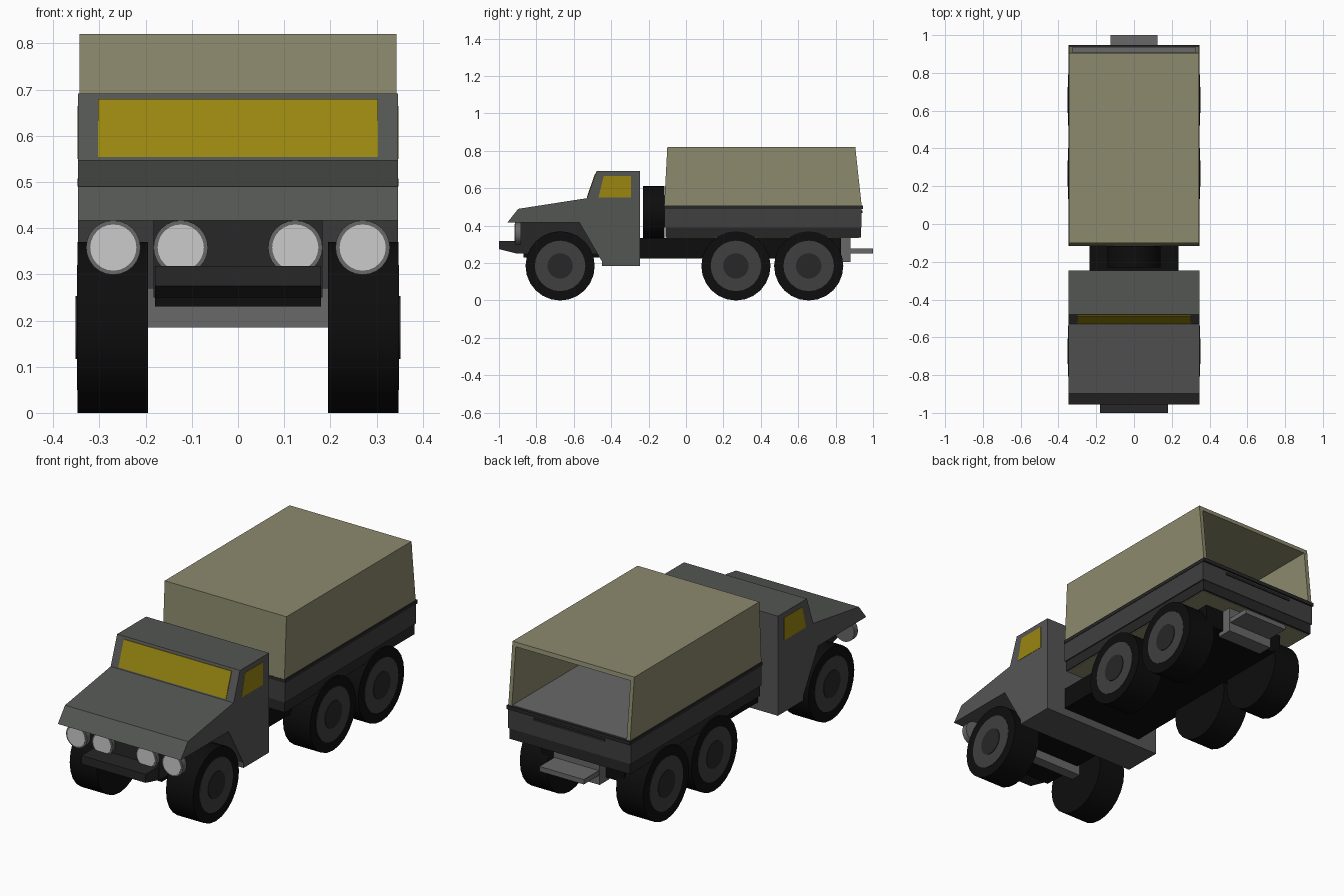
import bpy, bmesh, math
from mathutils import Matrix

if "Cube" in bpy.data.objects:
    bpy.data.objects.remove(bpy.data.objects["Cube"])


def material(name, r, g, b):
    m = bpy.data.materials.new(name)
    m.diffuse_color = (r, g, b, 1)
    m.use_nodes = True
    m.node_tree.nodes["Principled BSDF"].inputs["Base Color"].default_value = m.diffuse_color
    return m


BODY = material("body_grey", 0.088, 0.092, 0.088)
PANEL = material("panel_grey", 0.05, 0.05, 0.05)
DARK = material("dark_grey", 0.02, 0.02, 0.02)
STEEL = material("steel", 0.14, 0.14, 0.14)
RUBBER = material("rubber", 0.004, 0.004, 0.004)
LENS = material("lens", 0.53, 0.53, 0.53)
CANVAS = material("canvas", 0.265, 0.255, 0.155)
GLASS = material("amber_glass", 0.32, 0.24, 0.005)


def finish(bm, name, mat):
    bmesh.ops.recalc_face_normals(bm, faces=bm.faces)
    me = bpy.data.meshes.new(name)
    bm.to_mesh(me)
    bm.free()
    me.materials.append(mat)
    ob = bpy.data.objects.new(name, me)
    bpy.context.collection.objects.link(ob)
    return ob


def prism(name, yz, x0, x1, mat):
    """Side profile (y, z) extruded from x0 to x1."""
    bm = bmesh.new()
    face = bm.faces.new([bm.verts.new((x0, y, z)) for y, z in yz])
    ext = bmesh.ops.extrude_face_region(bm, geom=[face])
    moved = [v for v in ext["geom"] if isinstance(v, bmesh.types.BMVert)]
    bmesh.ops.translate(bm, verts=moved, vec=(x1 - x0, 0, 0))
    return finish(bm, name, mat)


def box(name, x, y, z, mat):
    (y0, y1), (z0, z1) = y, z
    return prism(name, [(y0, z0), (y1, z0), (y1, z1), (y0, z1)], x[0], x[1], mat)


def cylinder(name, axis, centre, r, length, mat, sides=24):
    bm = bmesh.new()
    bmesh.ops.create_cone(bm, cap_ends=True, segments=sides, radius1=r, radius2=r, depth=length)
    turn = Matrix.Rotation(math.pi / 2, 4, 'Y' if axis == 'x' else 'X')
    bmesh.ops.transform(bm, matrix=Matrix.Translation(centre) @ turn, verts=bm.verts)
    ob = finish(bm, name, mat)
    ob.data.shade_smooth()
    ob.data.set_sharp_from_angle(angle=math.radians(30))
    return ob


W = 0.346

# Cab with hood, wheel arch and doors
prism("cab", [(-0.955, 0.417), (-0.897, 0.49), (-0.53, 0.547), (-0.478, 0.692),
              (-0.245, 0.692), (-0.245, 0.185), (-0.45, 0.185), (-0.45, 0.21),
              (-0.57, 0.417)], -W, W, BODY)
# Windscreen lies on the slope of the cab front
prism("windscreen", [(-0.530, 0.554), (-0.486, 0.680), (-0.470, 0.680), (-0.515, 0.554)],
      -0.303, 0.303, GLASS)

# Engine block, bumper, axle and chassis
box("radiator", (-0.183, 0.183), (-0.895, -0.45), (0.25, 0.418), DARK)
prism("bumper", [(-1, 0.318), (-1, 0.275), (-0.9, 0.25), (-0.8, 0.25), (-0.8, 0.318)],
      -0.18, 0.18, DARK)
box("front_frame", (-0.18, 0.18), (-0.87, -0.24), (0.23, 0.3), RUBBER)
box("front_axle", (-0.2, 0.2), (-0.7, -0.645), (0.185, 0.27), STEEL)
box("chassis", (-0.235, 0.235), (-0.246, 0.83), (0.225, 0.335), RUBBER)

# Spare wheel behind the cab
cylinder("spare_wheel", 'y', (0, -0.173, 0.473), 0.14, 0.115, RUBBER)

# Load bed
box("bed_lower", (-0.34, 0.34), (-0.11, 0.935), (0.336, 0.395), DARK)
box("bed_underside", (-0.335, 0.335), (-0.105, 0.925), (0.333, 0.34), CANVAS)
box("bed_panel", (-W, W), (-0.115, 0.938), (0.39, 0.49), PANEL)
box("bed_rim", (-0.348, 0.348), (-0.117, 0.947), (0.49, 0.508), DARK)
box("bed_floor", (-0.325, 0.325), (-0.1, 0.935), (0.48, 0.511), STEEL)
box("tailgate_panel", (-0.2, 0.2), (0.93, 0.943), (0.468, 0.48), DARK)

# Canvas cover, open at the rear
prism("canvas_roof", [(-0.1, 0.82), (0.905, 0.82), (0.908, 0.798), (-0.101, 0.798)],
      -0.343, 0.343, CANVAS)
prism("canvas_front", [(-0.1, 0.82), (-0.117, 0.5), (-0.097, 0.5), (-0.08, 0.82)],
      -0.343, 0.343, CANVAS)

# Rear hitch
box("hitch_mount", (-0.13, 0.13), (0.8, 0.88), (0.205, 0.34), STEEL)
box("hitch_plate", (-0.125, 0.125), (0.87, 1.0), (0.252, 0.277), STEEL)

for side, s in (("right", 1), ("left", -1)):
    prism(f"canvas_side_{side}", [(-0.117, 0.5), (0.94, 0.5), (0.905, 0.82), (-0.1, 0.82)],
          s * 0.323, s * 0.343, CANVAS)
    prism(f"door_window_{side}", [(-0.468, 0.55), (-0.44, 0.665), (-0.295, 0.665), (-0.295, 0.55)],
          s * 0.335, s * 0.3475, GLASS)
    # Headlights
    for place, x in (("outer", 0.27), ("inner", 0.124)):
        cylinder(f"headlight_{place}_{side}", 'y', (s * x, -0.898, 0.358), 0.059, 0.03, STEEL)
        cylinder(f"headlight_lens_{place}_{side}", 'y', (s * x, -0.905, 0.358), 0.05, 0.022, LENS)
    # Wheels
    for place, y in (("front", -0.673), ("middle", 0.267), ("rear", 0.656)):
        cylinder(f"tyre_{place}_{side}", 'x', (s * 0.271, y, 0.185), 0.185, 0.152, RUBBER)
        cylinder(f"rim_{place}_{side}", 'x', (s * 0.334, y, 0.185), 0.135, 0.03, PANEL)
        cylinder(f"hub_{place}_{side}", 'x', (s * 0.337, y, 0.185), 0.068, 0.03, DARK)
